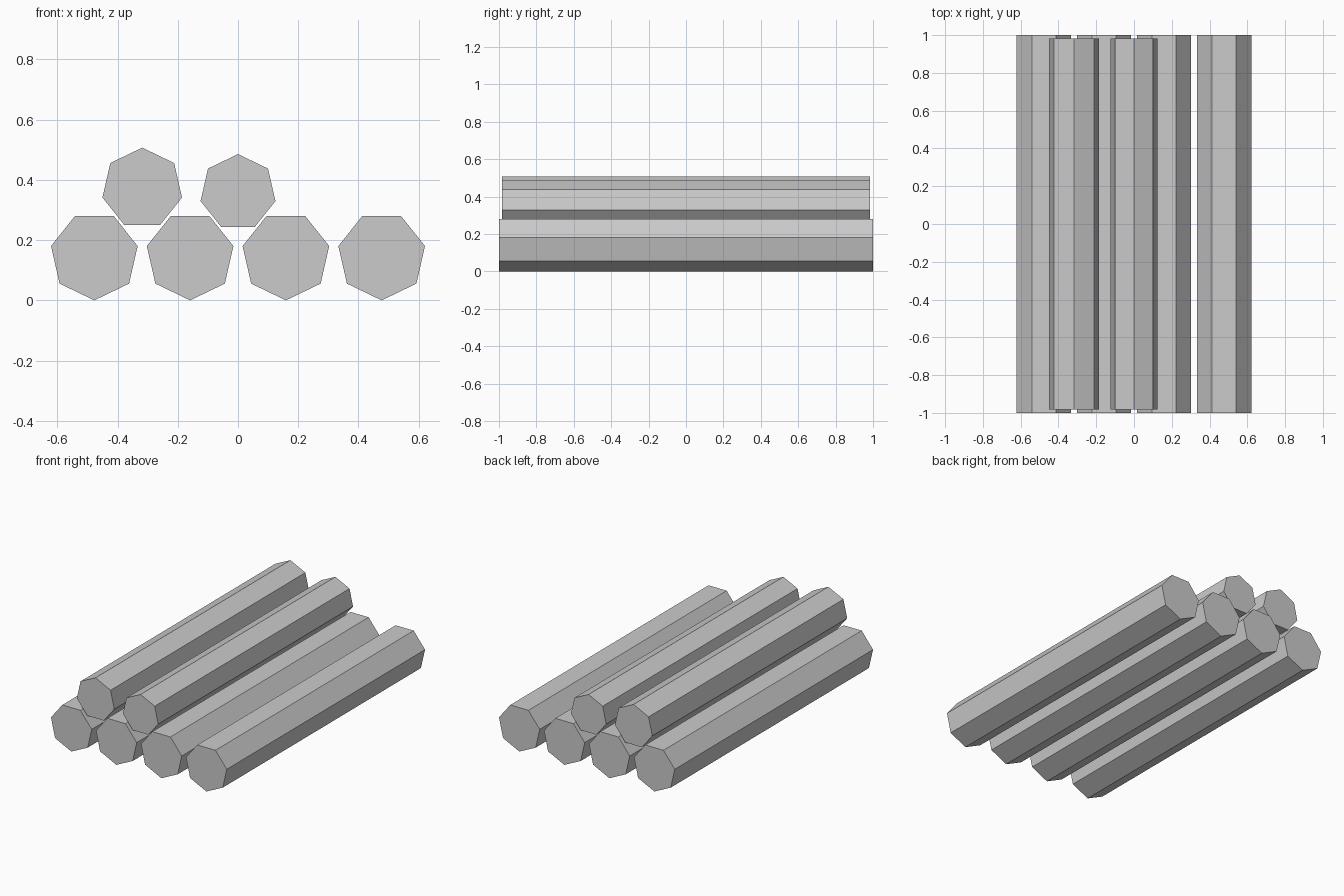
import bpy
from math import pi

if "Cube" in bpy.data.objects:
    bpy.data.objects.remove(bpy.data.objects["Cube"])


def log(name, x, z, radius, length, point_up):
    """Seven-sided log along y, with one corner pointing up or down."""
    bpy.ops.mesh.primitive_cylinder_add(
        vertices=7, radius=radius, depth=length, location=(0, 0, 0))
    ob = bpy.context.object
    ob.name = name
    # The first corner lies on local +y; tipping about x sends it up or down
    ob.rotation_euler = (pi / 2 if point_up else -pi / 2, 0, 0)
    ob.location = (x, 0, z)
    return ob


# Bottom row: four equal logs resting on a corner
R = 0.1475
for i in range(4):
    log(f"bottom_log_{i + 1}", (i - 1.5) * 0.318, R, R, 2.0, False)

# Top row: two slightly thinner, shorter logs in the gaps
log("top_log_left", -0.318, 0.3715, 0.1355, 1.966, True)
log("top_log_middle", 0.0, 0.358, 0.1275, 1.966, True)
